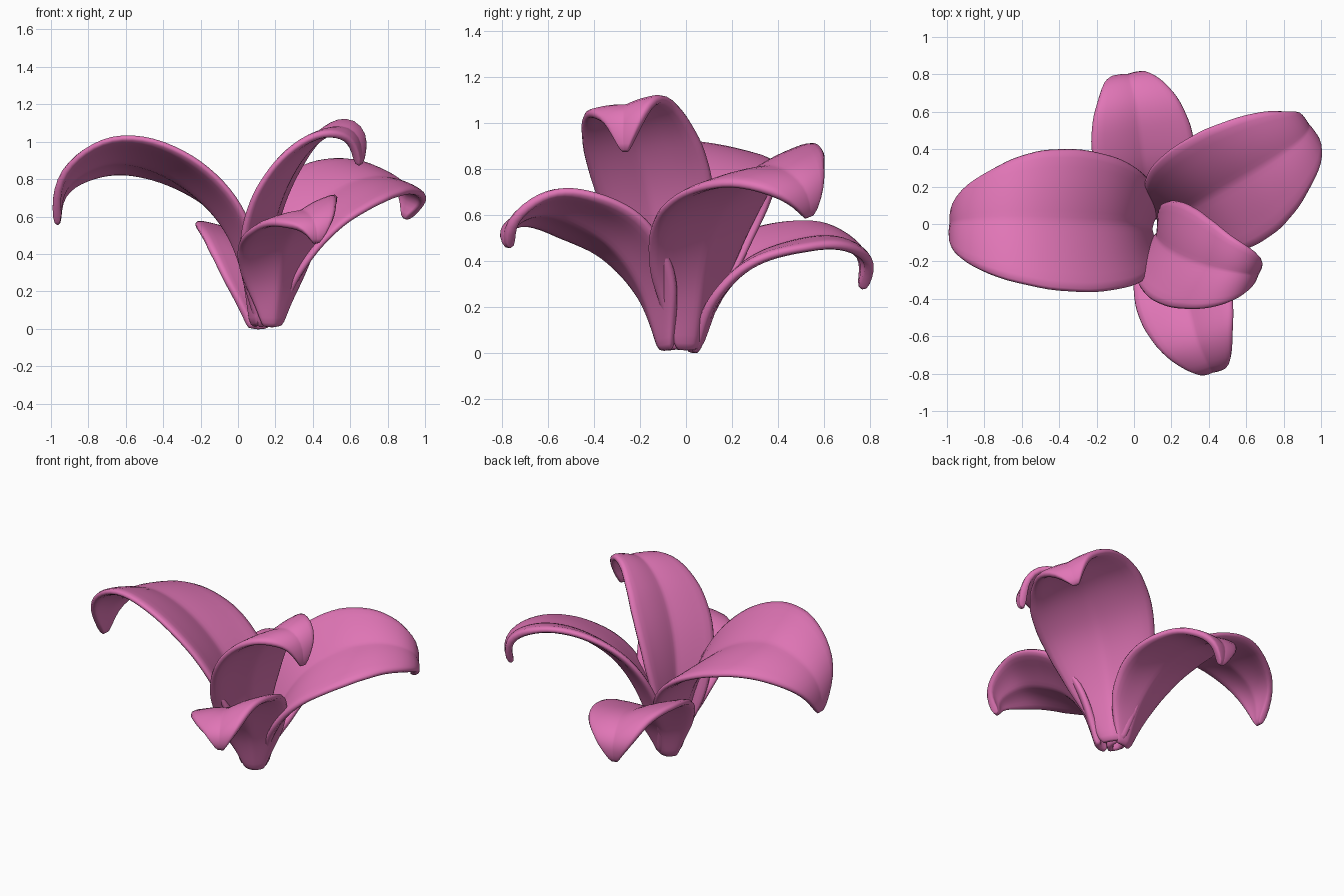
import bpy, math
from mathutils import Vector

if "Cube" in bpy.data.objects:
    bpy.data.objects.remove(bpy.data.objects["Cube"])

pink = bpy.data.materials.new("orchid_pink")
pink.diffuse_color = (0.75, 0.18, 0.47, 1)
pink.use_nodes = True
pink.node_tree.nodes["Principled BSDF"].inputs["Base Color"].default_value = pink.diffuse_color

# Relative half width along a petal, from base (t=0) to tip (t=1)
WIDTH = [(0, .17), (.1, .38), (.22, .67), (.35, .88), (.48, 1), (.6, .98), (.7, .86),
         (.78, .7), (.86, .49), (.93, .27), (1, .04)]


def width_at(t):
    for (a, wa), (b, wb) in zip(WIDTH, WIDTH[1:]):
        if t <= b:
            return wa + (wb - wa) * (t - a) / (b - a)
    return WIDTH[-1][1]


def spline(pts, s):
    """Point on a Catmull-Rom curve through pts, s in 0..1."""
    n = len(pts) - 1
    i = min(int(s * n), n - 1)
    f = s * n - i
    p1, p2 = pts[i], pts[i + 1]
    p0 = pts[i - 1] if i else p1 * 2 - p2
    p3 = pts[i + 2] if i + 2 <= n else p2 * 2 - p1
    return 0.5 * (2 * p1 + (p2 - p0) * f + (2 * p0 - 5 * p1 + 4 * p2 - p3) * f ** 2
                  + (3 * p1 - p0 - 3 * p2 + p3) * f ** 3)


def petal(name, midrib, half_width, tilt, cupping=.45):
    pts = [Vector(p) for p in midrib]
    # Resample the midrib evenly by length
    fine = [spline(pts, i / 200) for i in range(201)]
    run = [0.0]
    for a, b in zip(fine, fine[1:]):
        run.append(run[-1] + (b - a).length)
    rows, us = 20, (-1, -.75, -.45, -.12, 0, .12, .45, .75, 1)
    path = [fine[min(range(201), key=lambda k: abs(run[k] - run[-1] * i / rows))]
            for i in range(rows + 1)]
    head = pts[-1] - pts[0]
    head.z = 0
    left = Vector((0, 0, 1)).cross(head.normalized())
    lean = left * math.cos(tilt) + Vector((0, 0, math.sin(tilt)))
    verts, faces = [], []
    for i, p in enumerate(path):
        t = i / rows
        tan = (path[min(i + 1, rows)] - path[max(i - 1, 0)]).normalized()
        side = (lean - tan * lean.dot(tan)).normalized()
        up = tan.cross(side)
        w = half_width * width_at(t)
        cup = cupping * (1 - t) ** 1.8 - 0.05
        for u in us:
            groove = 0.028 * min(1, abs(u) / .3) * math.sin(math.pi * t)
            verts.append(p + side * (w * u) + up * (cup * w * u * u + groove - .015))
    n = len(us)
    for i in range(rows):
        for j in range(n - 1):
            a = i * n + j
            faces.append((a, a + n, a + n + 1, a + 1))
    me = bpy.data.meshes.new(name)
    me.from_pydata(verts, [], faces)
    me.materials.append(pink)
    me.polygons.foreach_set("use_smooth", [True] * len(faces))
    ob = bpy.data.objects.new(name, me)
    bpy.context.collection.objects.link(ob)
    sol = ob.modifiers.new("thickness", 'SOLIDIFY')
    sol.thickness, sol.offset = 0.044, 0
    sub = ob.modifiers.new("round", 'SUBSURF')
    sub.levels = sub.render_levels = 1


# Five petals of different size and heading
petal("left_petal", [(.1, -.03, .01), (.04, -.01, .35), (-.1, 0, .62), (-.35, .01, .83),
                     (-.63, .02, .92), (-.86, .02, .85), (-.97, .01, .72), (-.98, 0, .55)],
      .4, math.radians(16))
petal("back_right_petal", [(.17, .01, .01), (.25, .06, .35), (.39, .14, .61), (.58, .25, .76),
                           (.76, .36, .81), (.9, .46, .77), (.94, .53, .69), (.9, .54, .58)],
      .36, math.radians(17))
petal("back_petal", [(.11, .02, 0), (.09, .12, .24), (.06, .28, .41), (.03, .5, .49),
                     (.01, .65, .5), (-.02, .76, .45), (-.03, .8, .38), (-.03, .78, .27)],
      .285, math.radians(11))
petal("front_petal", [(.18, -.08, .01), (.21, -.17, .28), (.25, -.3, .47), (.3, -.47, .58),
                      (.34, -.62, .63), (.39, -.73, .6), (.42, -.79, .54), (.42, -.78, .45)],
      .28, math.radians(20))
petal("right_petal", [(.13, -.04, .01), (.13, -.08, .35), (.19, -.14, .66), (.31, -.2, .91),
                      (.45, -.24, 1.05), (.57, -.26, 1.08), (.65, -.27, 1.01), (.66, -.27, .87)],
      .28, math.radians(13))
